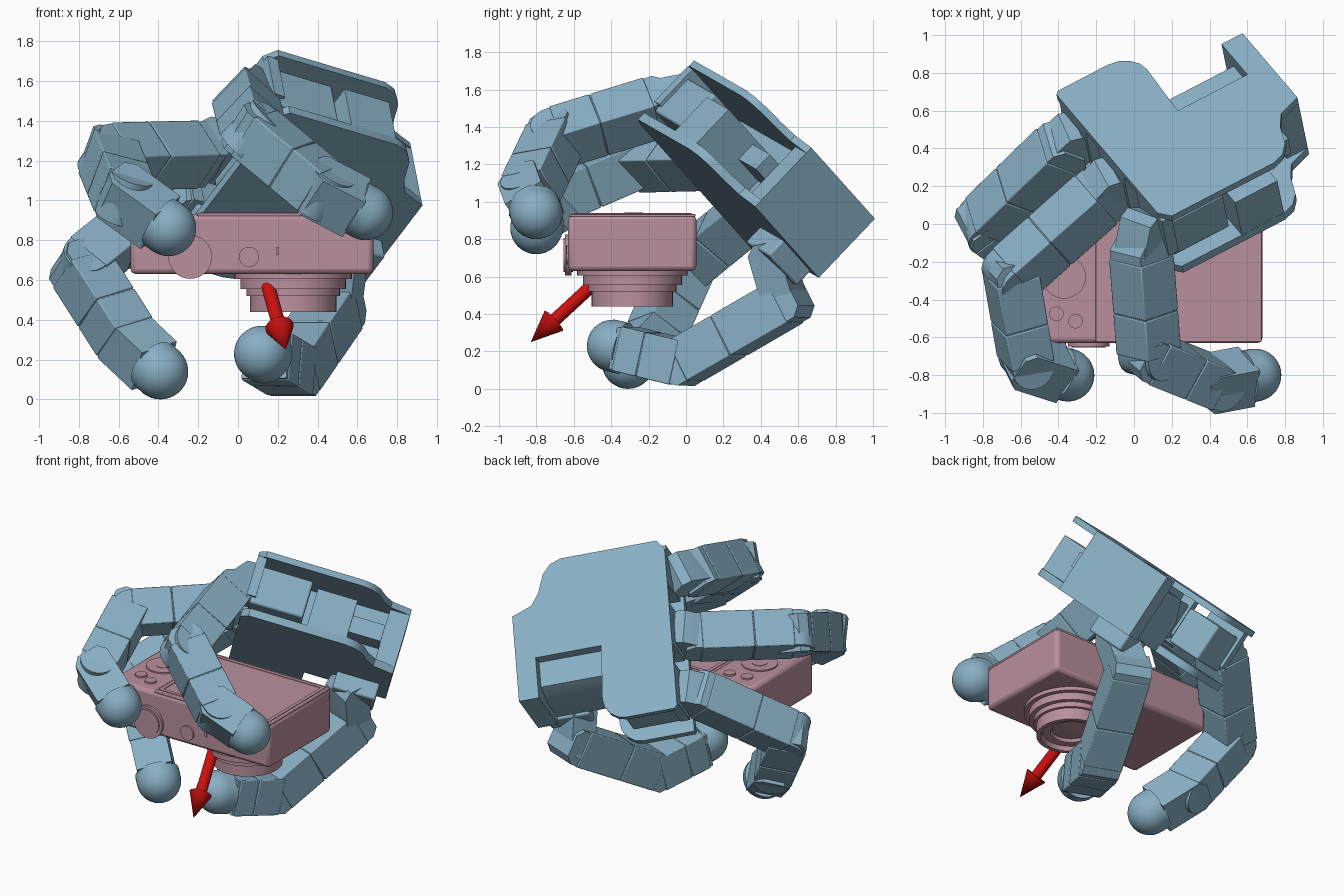
import bpy, bmesh
from math import sin, cos, pi
from mathutils import Vector as V, Matrix

if "Cube" in bpy.data.objects:
    bpy.data.objects.remove(bpy.data.objects["Cube"])


def material(name, c):
    m = bpy.data.materials.new(name)
    m.diffuse_color = (*c, 1)
    m.use_nodes = True
    m.node_tree.nodes["Principled BSDF"].inputs["Base Color"].default_value = m.diffuse_color
    return m


BLUE = material("blue_shell", (0.25, 0.43, 0.55))
PINK = material("pink_body", (0.49, 0.28, 0.34))
RED = material("red_arrow", (0.6, 0.005, 0.005))


def frame(origin, x, z):
    """Matrix with the given x axis, z as close as possible to the hint."""
    x = x.normalized()
    z = (z - x * z.dot(x)).normalized()
    m = Matrix((x, z.cross(x), z)).transposed().to_4x4()
    m.translation = origin
    return m


def finish(name, bm, mat, m=Matrix(), bevel=0, segs=2):
    bmesh.ops.recalc_face_normals(bm, faces=bm.faces)
    me = bpy.data.meshes.new(name)
    bm.to_mesh(me)
    bm.free()
    ob = bpy.data.objects.new(name, me)
    bpy.context.collection.objects.link(ob)
    ob.matrix_world = m
    me.materials.append(mat)
    if bevel:
        b = ob.modifiers.new("bevel", "BEVEL")
        b.width, b.segments, b.limit_method = bevel, segs, "ANGLE"
    bpy.context.view_layer.objects.active = ob
    bpy.ops.object.select_all(action="DESELECT")
    ob.select_set(True)
    bpy.ops.object.shade_smooth_by_angle(angle=0.6)
    return ob


def prism(name, pts, z0, z1, mat, m=Matrix(), bevel=0):
    bm = bmesh.new()
    f = bm.faces.new([bm.verts.new((x, y, z0)) for x, y in pts])
    r = bmesh.ops.extrude_face_region(bm, geom=[f])
    vs = [g for g in r["geom"] if isinstance(g, bmesh.types.BMVert)]
    bmesh.ops.translate(bm, verts=vs, vec=(0, 0, z1 - z0))
    return finish(name, bm, mat, m, bevel)


def box(name, lo, hi, mat, m=Matrix(), bevel=0):
    pts = [(lo[0], lo[1]), (hi[0], lo[1]), (hi[0], hi[1]), (lo[0], hi[1])]
    return prism(name, pts, lo[2], hi[2], mat, m, bevel)


def lathe(name, prof, mat, m=Matrix(), n=40):
    bm = bmesh.new()
    vs = [bm.verts.new((r, 0, z)) for r, z in prof]
    es = [bm.edges.new(p) for p in zip(vs, vs[1:])]
    bmesh.ops.spin(bm, geom=vs + es, axis=(0, 0, 1), cent=(0, 0, 0), angle=2 * pi, steps=n)
    bmesh.ops.remove_doubles(bm, verts=bm.verts, dist=1e-4)
    return finish(name, bm, mat, m)


def disc(name, c, r, h, mat, m=Matrix(), n=32):
    return lathe(name, [(0, -h), (r, -h), (r, h), (0, h)], mat, m @ Matrix.Translation(c), n)


# ---- palm, drawn in its own frame: x to the fingers, y across, z to the palm side
F = V((-0.858, -0.446, 0.256))
U = V((-0.494, 0.579, -0.647))
B = F.cross(U).normalized()
PALM = frame(V((0.865, 0.67, 1.29)), F, B)
curve = [(1.02, -0.27), (0.97, -0.336), (0.34, -0.336), (0.27, -0.31), (0.22, -0.25), (0.18, -0.13), (0.13, -0.05), (0, 0)]
arc = [(0.69 - 0.15 * sin(a), 0.675 + 0.155 * cos(a)) for a in (pi / 2, 1.2, 0.8, 0.4, 0)]
back = curve + [(0, 0.587), (0.13, 0.587), (0.13, 0.31), (0.56, 0.31)] + arc + [(1.0, 0.83), (1.02, 0.81)]
front = curve + [(0, 0.587), (0.13, 0.587), (0.13, 0.54), (0.54, 0.54)] + arc + [(1.02, 0.83)]
prism("palm_back_plate", back, 0, 0.04, BLUE, PALM)
prism("palm_front_plate", front, 0.39, 0.44, BLUE, PALM)
box("palm_wrist_block", (0, 0, 0.035), (0.13, 0.587, 0.4), BLUE, PALM)
box("palm_core", (0.12, 0.1, 0.035), (0.92, 0.31, 0.4), BLUE, PALM)
# thumb motor with its sloping cover, seen through the notch
slope = [(0.08, 0.30), (0.08, 0.48), (0.22, 0.54), (0.4, 0.54), (0.4, 0.30)]
M_SLOPE = PALM @ Matrix(((0, 0, 1, 0), (0, 1, 0, 0), (1, 0, 0, 0), (0, 0, 0, 1)))
prism("thumb_motor", slope, 0.12, 0.57, BLUE, M_SLOPE)
box("palm_side_panel", (0.34, -0.335, 0.14), (0.6, 0.1, 0.4), BLUE, PALM)
box("palm_side_rib", (0.13, -0.08, 0.17), (0.36, 0.1, 0.28), BLUE, PALM)
for i, t in enumerate((-0.17, 0.24, 0.65)):
    box(f"finger_motor_{i}", (0.64, t - 0.12, 0.09), (0.99, t + 0.12, 0.34), BLUE, PALM, 0.012)
    box(f"motor_flange_{i}", (0.96, t - 0.14, 0.035), (1.02, t + 0.14, 0.3), BLUE, PALM)
box("thumb_mount", (0.06, 0.3, 0.43), (0.34, 0.56, 0.55), BLUE, PALM, 0.012)


# ---- finger parts
def link(name, p, q, hinge, h=0.115, w=0.125, round_end=True):
    d = q - p
    L = d.length
    m = frame(p, d, hinge)
    pts = [(-0.05, h), (-0.1, h - 0.045), (-0.1, 0.045 - h), (-0.05, -h)]
    if round_end:
        pts += [(L + h * sin(a), -h * cos(a)) for a in [pi * k / 10 for k in range(11)]]
    else:
        pts += [(L, -h), (L, h)]
    prism(name + "_frame", pts, 0.006 - w, w - 0.006, BLUE, m)
    # motor shell in two halves with a seam
    if L > 0.35:
        mid = L * 0.55
        box(name + "_shell_a", (0.0, -h - 0.006, -w), (mid - 0.003, h + 0.006, w), BLUE, m, 0.006)
        box(name + "_shell_b", (mid + 0.003, -h - 0.006, -w), (L - 0.02, h + 0.006, w), BLUE, m, 0.006)


def fingertip(name, p, tip, hinge, r=0.14):
    d = tip - p
    L = d.length
    link(name + "_distal", p, p + d * ((L - 0.05) / L), hinge, 0.115, 0.127, False)
    prof = [(0, -0.06), (r, -0.06)] + [(r * cos(a), r * sin(a)) for a in [pi / 2 * k / 10 for k in range(11)]]
    rot = d.to_track_quat("Z", "Y").to_matrix().to_4x4()
    lathe(name + "_tip", prof, BLUE, Matrix.Translation(tip) @ rot, 32)


def finger(name, t, pts):
    k, a, b, tip = [V(p) for p in pts]
    # hinge stays in the palm plane
    hinge = (a - k).cross(b - a).normalized()
    hinge -= B * hinge.dot(B)
    link(name + "_knuckle", PALM @ V((1.06, t, 0.2)), k, hinge, 0.105, 0.115)
    link(name + "_proximal", k, a, hinge)
    link(name + "_middle", a, b, hinge)
    fingertip(name, b, tip, hinge)


finger("index_finger", -0.17, [(0.04, -0.18, 1.50), (0.08, -0.70, 1.34), (0.43, -0.84, 1.05), (0.64, -0.80, 0.94)])
finger("middle_finger", 0.24, [(-0.20, 0.13, 1.23), (-0.65, -0.27, 1.22), (-0.57, -0.73, 1.02), (-0.35, -0.80, 0.86)])
finger("ring_finger", 0.65, [(-0.40, 0.38, 0.97), (-0.79, 0.0, 0.66), (-0.56, -0.16, 0.30), (-0.39, -0.31, 0.14)])

# thumb
root, j1, j2, tip = V((0.52, 0.46, 0.70)), V((0.49, 0.53, 0.46)), V((0.27, -0.02, 0.14)), V((0.12, -0.39, 0.23))
axis = (j2 - j1).cross(tip - j2)
link("thumb_root", root, j1, axis, 0.09, 0.115)
link("thumb_middle", j1, j2, axis)
fingertip("thumb", j2, tip, axis)

# ---- camera, lens pointing down
box("camera_body", (-0.54, -0.63, 0.63), (0.68, 0.055, 0.93), PINK, bevel=0.025)
box("camera_back_panel", (-0.205, -0.625, 0.92), (0.675, 0.05, 0.936), PINK, bevel=0.005)
for i, (x0, x1, y0, y1) in enumerate([(-0.19, -0.165, -0.6, 0.03), (0.63, 0.655, -0.6, 0.03),
                                      (-0.19, 0.655, -0.6, -0.575), (-0.19, 0.655, 0.005, 0.03)]):
    box(f"screen_bezel_{i}", (x0, y0, 0.925), (x1, y1, 0.94), PINK)
lens = [(0, 0.66), (0.295, 0.66), (0.295, 0.605), (0.265, 0.605), (0.265, 0.555), (0.235, 0.555), (0.235, 0.52),
        (0.217, 0.52), (0.217, 0.44), (0.19, 0.44), (0.18, 0.47), (0.13, 0.47), (0.12, 0.49), (0.06, 0.482), (0, 0.48)]
lathe("camera_lens", lens, PINK, Matrix.Translation((0.277, -0.287, 0)), 48)
disc("rear_dial", (-0.37, -0.28, 0.93), 0.115, 0.009, PINK)
disc("rear_dial_centre", (-0.37, -0.28, 0.93), 0.05, 0.012, PINK)
for i, (x, y) in enumerate([(-0.41, -0.475), (-0.31, -0.515), (-0.42, -0.07), (-0.3, -0.05)]):
    disc(f"rear_button_{i}", (x, y, 0.93), 0.038, 0.011, PINK, n=24)
SIDE = Matrix.Rotation(pi / 2, 4, "X")
disc("mode_dial", (-0.24, 0.716, 0.63), 0.11, 0.018, PINK, SIDE)
disc("mode_dial_cap", (-0.24, 0.716, 0.63), 0.09, 0.025, PINK, SIDE)
disc("shutter_button", (0.055, 0.716, 0.63), 0.05, 0.012, PINK, SIDE)
box("power_switch", (0.19, -0.638, 0.725), (0.205, -0.62, 0.765), PINK)
box("side_slot", (-0.47, -0.636, 0.73), (-0.36, -0.62, 0.76), PINK)

# ---- arrow
start, end = V((0.14, -0.44, 0.61)), V((0.24, -0.83, 0.25))
L = (end - start).length
rot = (end - start).to_track_quat("Z", "Y").to_matrix().to_4x4()
lathe("direction_arrow", [(0, 0), (0.035, 0), (0.035, L - 0.17), (0.072, L - 0.17), (0, L)], RED,
      Matrix.Translation(start) @ rot, 24)
